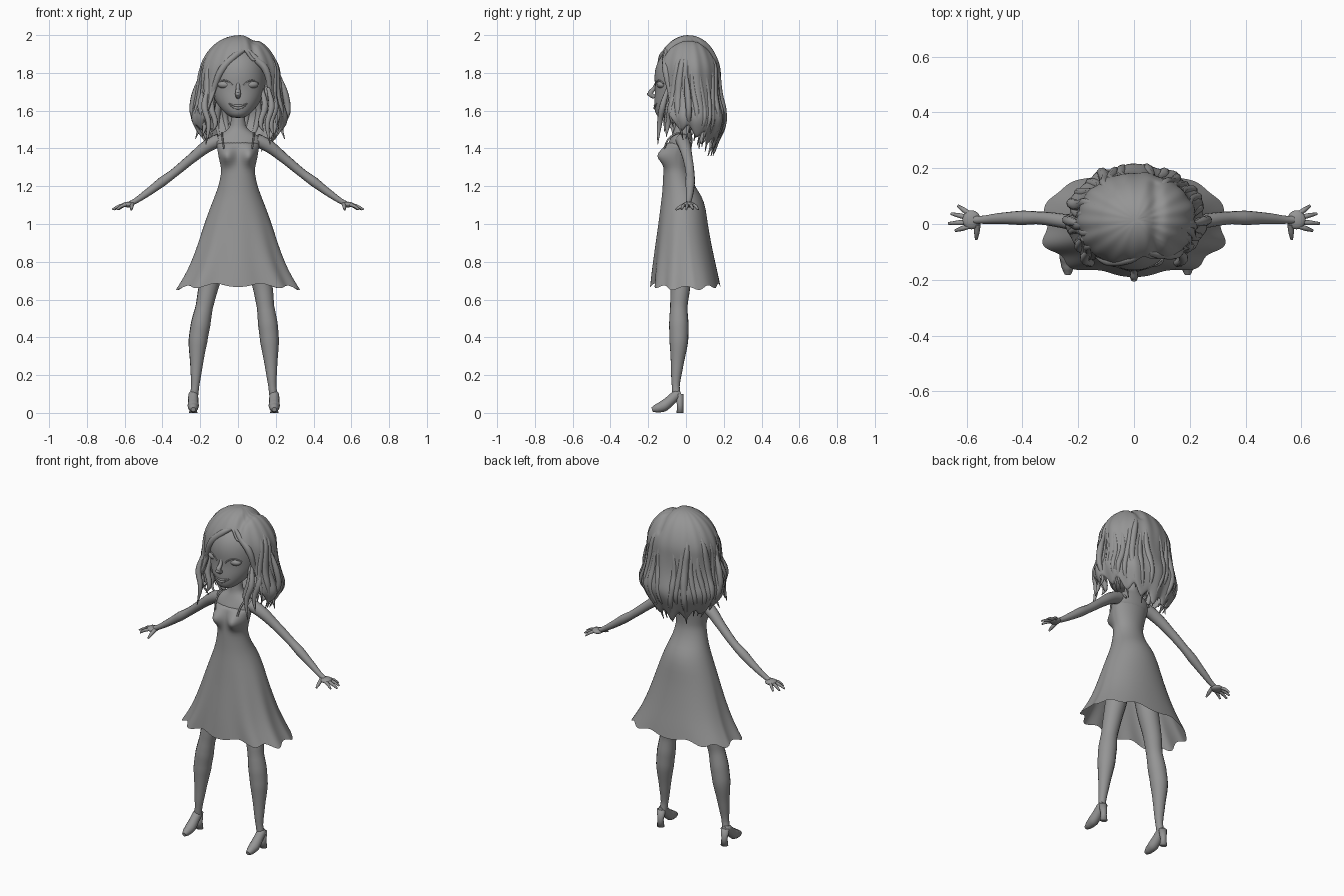
import bpy, bmesh, math, random
from mathutils import Vector

random.seed(4)
cube = bpy.data.objects.get("Cube")
if cube:
    bpy.data.objects.remove(cube)

grey = bpy.data.materials.new("plain_grey")
grey.use_nodes = True
GREY = (0.3, 0.3, 0.3, 1)
grey.diffuse_color = GREY
grey.node_tree.nodes["Principled BSDF"].inputs["Base Color"].default_value = GREY


def add(name, mesh, subdiv=0, thick=0):
    mesh.name = name
    mesh.materials.clear()
    mesh.materials.append(grey)
    for p in mesh.polygons:
        p.use_smooth = True
    obj = bpy.data.objects.new(name, mesh)
    bpy.context.collection.objects.link(obj)
    if thick:
        m = obj.modifiers.new("Thickness", "SOLIDIFY")
        m.thickness, m.offset = thick, -1
    if subdiv:
        m = obj.modifiers.new("Smooth", "SUBSURF")
        m.levels = m.render_levels = subdiv
    return obj


def grid(name, rows, cap_start=False, cap_end=False, **kw):
    """Skin closed rings, listed bottom to top, into one surface facing outward."""
    bm = bmesh.new()
    vs = [[bm.verts.new(p) for p in row] for row in rows]
    n = len(rows[0])
    for lo, hi in zip(vs, vs[1:]):
        for i in range(n):
            j = (i + 1) % n
            bm.faces.new((lo[i], lo[j], hi[j], hi[i]))
    if cap_start:
        bm.faces.new(vs[0][::-1])
    if cap_end:
        bm.faces.new(vs[-1])
    mesh = bpy.data.meshes.new(name)
    bm.to_mesh(mesh)
    bm.free()
    return add(name, mesh, **kw)


def ring(z, rx, front, back, n=24):
    """Oval ring from half width and front/back depth."""
    c, r = (front + back) / 2, (back - front) / 2
    return [(rx * math.sin(i * math.tau / n), c - r * math.cos(i * math.tau / n), z) for i in range(n)]


def tube(name, pts, sides=2):
    """Smooth tapering tube through (x, y, z, radius) points."""
    cu = bpy.data.curves.new(name, "CURVE")
    cu.dimensions = "3D"
    cu.bevel_depth, cu.bevel_resolution = 1, sides
    cu.resolution_u, cu.use_fill_caps = 5, True
    sp = cu.splines.new("BEZIER")
    sp.bezier_points.add(len(pts) - 1)
    for b, p in zip(sp.bezier_points, pts):
        b.co, b.radius = p[:3], p[3]
        b.handle_left_type = b.handle_right_type = "AUTO"
    tmp = bpy.data.objects.new(name, cu)
    bpy.context.collection.objects.link(tmp)
    bpy.context.view_layer.update()
    mesh = bpy.data.meshes.new_from_object(tmp.evaluated_get(bpy.context.evaluated_depsgraph_get()))
    bpy.data.objects.remove(tmp)
    return add(name, mesh)


def ball(name, pos, size):
    bm = bmesh.new()
    bmesh.ops.create_uvsphere(bm, u_segments=20, v_segments=12, radius=1)
    for v in bm.verts:
        v.co = Vector(pos) + Vector(a * b for a, b in zip(v.co, size))
    mesh = bpy.data.meshes.new(name)
    bm.to_mesh(mesh)
    bm.free()
    return add(name, mesh)


def lerp_table(table, x):
    for (x0, y0), (x1, y1) in zip(table, table[1:]):
        if x <= x1:
            return y0 + (y1 - y0) * max(0, x - x0) / (x1 - x0)
    return table[-1][1]


# Dress: fitted bodice with bust, flaring into a pleated skirt
def dress_ring(z, rx, front, back):
    pts = []
    flare = max(0, (1.15 - z) / 0.5) ** 1.5
    c, r = (front + back) / 2, (back - front) / 2
    for i in range(72):
        a = i * math.tau / 72
        s, k = math.sin(a), math.cos(a)
        pleat = 1 + 0.055 * flare * math.cos(10 * a) * (1 if k > -0.2 else 0.35)
        power = 1 - 0.2 * min(flare, 1)
        x = rx * math.copysign(abs(s) ** power, s) * pleat
        y = c - r * math.copysign(abs(k) ** power, k) * pleat
        if k > 0:
            bust = math.exp(-((abs(x) - 0.056) / 0.036) ** 2 - ((z - 1.362) / 0.04) ** 2)
            y -= 0.055 * bust
            x *= 1 + 0.12 * bust
        pts.append((x, y, z - 0.012 * flare * (math.cos(10 * a) + 1.5 * s * s - 1)))
    return pts


grid("dress", [dress_ring(*r) for r in (
    (0.665, 0.325, -0.182, 0.18), (0.73, 0.285, -0.177, 0.168), (0.8, 0.25, -0.17, 0.152),
    (0.9, 0.213, -0.158, 0.132), (1.0, 0.18, -0.145, 0.114), (1.08, 0.15, -0.136, 0.106),
    (1.15, 0.122, -0.127, 0.084), (1.2, 0.103, -0.123, 0.045), (1.27, 0.088, -0.12, 0.02),
    (1.3, 0.09, -0.118, 0.019), (1.33, 0.096, -0.117, 0.02), (1.36, 0.102, -0.115, 0.023),
    (1.39, 0.108, -0.112, 0.027), (1.42, 0.113, -0.106, 0.031), (1.435, 0.114, -0.1, 0.034))],
    cap_end=True, subdiv=1)

# Upper chest, shoulders and neck
grid("chest_and_neck", [ring(*r) for r in (
    (1.38, 0.095, -0.105, 0.025), (1.42, 0.12, -0.1, 0.035), (1.455, 0.125, -0.082, 0.035),
    (1.485, 0.08, -0.07, 0.03), (1.505, 0.045, -0.06, 0.02), (1.54, 0.036, -0.055, 0.015),
    (1.64, 0.037, -0.06, 0.02))], cap_start=True, cap_end=True, subdiv=1)

# Head
grid("head", [ring(*r) for r in (
    (1.561, 0.03, -0.135, -0.07), (1.578, 0.06, -0.162, -0.03), (1.62, 0.102, -0.17, 0.05),
    (1.67, 0.132, -0.168, 0.1), (1.72, 0.146, -0.163, 0.13), (1.78, 0.15, -0.171, 0.14),
    (1.85, 0.142, -0.16, 0.13), (1.91, 0.105, -0.115, 0.09), (1.94, 0.05, -0.05, 0.04))],
    cap_start=True, cap_end=True, subdiv=2)


def face_point(x, z, r):
    return (x, -0.018 - 0.146 * math.sqrt(1 - (x / 0.15) ** 2), z, r)


# Nose and lips
tube("nose", [(0, -0.152, 1.755, 0.009), (0, -0.168, 1.718, 0.011), (0, -0.188, 1.69, 0.015),
              (0, -0.165, 1.672, 0.012)], 3)
ball("nose_tip", (0, -0.192, 1.687), (0.013, 0.015, 0.011))
for name, sag, z, r in (("upper_lip", 0.014, 1.64, 0.006), ("lower_lip", 0.024, 1.638, 0.007)):
    tube(name, [face_point(x * 0.052, z - sag * (1 - x * x), r * (1.1 - abs(x)) + 0.001)
                for x in (-1, -0.5, 0, 0.5, 1)])

for side, s in (("left", 1), ("right", -1)):
    # Eyes, upper lids, ears
    ball(side + "_eye", (s * 0.068, -0.126, 1.738), (0.04, 0.028, 0.022))
    tube(side + "_upper_lid", [face_point(s * (0.068 + 0.04 * t), 1.738 + 0.022 * (1 - t * t) + 0.005 * t, 0.004)
                               for t in (-1, -0.5, 0, 0.5, 1)])
    ball(side + "_ear", (s * 0.15, -0.02, 1.69), (0.016, 0.028, 0.042))

    # Dress strap
    tube(side + "_strap", [(s * 0.075, -0.115, 1.4, 0.005), (s * 0.083, -0.088, 1.455, 0.005),
                           (s * 0.085, -0.02, 1.48, 0.005), (s * 0.08, 0.03, 1.43, 0.005)])

    # Arm and hand
    tube(side + "_arm", [(s * x, y, z, r) for x, y, z, r in (
        (0.095, -0.02, 1.445, 0.036), (0.15, -0.01, 1.42, 0.034), (0.25, 0.01, 1.343, 0.026),
        (0.345, 0.022, 1.265, 0.023), (0.4, 0.022, 1.225, 0.026), (0.48, 0.02, 1.165, 0.02),
        (0.55, 0.015, 1.118, 0.014), (0.57, 0.015, 1.108, 0.014))], 4)
    ball(side + "_palm", (s * 0.582, 0.015, 1.103), (0.033, 0.034, 0.015))
    for finger, y0, x1, y1 in (("index", -0.008, 0.64, -0.024), ("middle", 0.007, 0.665, 0.002),
                               ("ring", 0.022, 0.655, 0.037), ("little", 0.036, 0.63, 0.065)):
        tube(f"{side}_{finger}_finger", [(s * 0.59, y0, 1.103, 0.009),
             (s * (0.59 + x1) / 2, (y0 + y1) / 2, 1.095, 0.009), (s * x1, y1, 1.077, 0.005)])
    tube(side + "_thumb", [(s * 0.56, 0, 1.105, 0.011), (s * 0.563, -0.03, 1.09, 0.01), (s * 0.565, -0.055, 1.075, 0.005)])

    # Leg, stance slightly wider on the right
    wide = 0 if s > 0 else 0.045
    tube(side + "_leg", [(s * (x + wide * min(1, (1 - z) / 0.6)), y, z, r) for x, y, z, r in (
        (0.085, -0.02, 1.0, 0.075), (0.105, -0.025, 0.8, 0.062), (0.132, -0.03, 0.66, 0.052),
        (0.146, -0.038, 0.56, 0.046), (0.158, -0.038, 0.47, 0.052), (0.167, -0.038, 0.38, 0.05),
        (0.175, -0.047, 0.25, 0.033), (0.182, -0.054, 0.14, 0.021), (0.188, -0.05, 0.09, 0.022))], 5)

    # High heeled shoe
    fx = s * (0.192 + wide)
    tube(side + "_shoe", [(fx, y, z, r) for y, z, r in (
        (-0.18, 0.018, 0.012), (-0.155, 0.024, 0.023), (-0.12, 0.036, 0.03), (-0.08, 0.068, 0.027),
        (-0.048, 0.095, 0.026), (-0.026, 0.1, 0.014))], 4)
    grid(side + "_heel", [[(x + fx, y, z) for x, y, z in ring(*r, n=12)] for r in (
        (0, 0.022, -0.05, -0.012), (0.04, 0.017, -0.047, -0.014), (0.1, 0.025, -0.06, -0.014))],
        cap_start=True, cap_end=True)


# Hair: angle a runs from the front, the surface follows a dome and falls in waves
def hair_point(a, z, out=0.0):
    if z > 1.78:
        r = 0.21 * math.sqrt(max(0, 1 - ((z - 1.78) / 0.22) ** 2))
    else:
        r = lerp_table(((1.36, 0.17), (1.44, 0.205), (1.56, 0.242), (1.68, 0.228), (1.78, 0.21)), z)
    fall = min(1, max(0, (1.95 - z) / 0.4))
    r *= 1 + 0.012 * math.sin(17 * a + 2) + fall * (
        0.03 * math.sin(11 * a + 7 * z) + 0.05 * math.sin(21.7 * z - 0.65))
    r += out
    part = 0.02 * math.exp(-((r * math.sin(a) - 0.07) / 0.02) ** 2) if z > 1.88 else 0
    depth = 0.84 if math.cos(a) > 0 else 0.84 - 0.04 * abs(math.cos(a))
    return Vector((r * math.sin(a) + 0.008, 0.015 - depth * r * math.cos(a), z - part))


def hair_end(a):
    u = abs(a - 0.12)
    edge = ((0, 1.925), (0.3, 1.89), (0.6, 1.83), (0.76, 1.74), (0.95, 1.53), (1.5, 1.49), (2.2, 1.44), (3.2, 1.385))
    return lerp_table(edge, u) + 0.025 * math.sin(13 * a) * min(1, u)


COLS, ROWS = 96, 22
rows = []
for j in range(ROWS, -1, -1):
    t = 0.02 + 0.98 * j / ROWS
    row = []
    for i in range(COLS):
        a = -math.pi + i * math.tau / COLS
        row.append(hair_point(a, 2.0 - (2.0 - hair_end(a)) * t ** 1.6))
    rows.append(row)
grid("hair_shell", rows, cap_end=True, thick=0.016, subdiv=1)

# Loose locks lying on the hair, longest around the face and neck
for i in range(30):
    a = -2.95 + i * 5.9 / 29
    if abs(a - 0.1) < 0.95:
        continue
    top, low = random.uniform(1.8, 1.92), hair_end(a) - random.uniform(0.01, 0.06)
    width = random.uniform(0.016, 0.025)
    path = []
    for k in range(7):
        t = k / 6
        p = hair_point(a + 0.07 * math.sin(5 * t + i), max(1.36, top + (low - top) * t), -0.012)
        path.append((*p, width * (0.35 + 2.4 * t * (1 - t)) * (1 - t ** 4) + 0.002))
    tube(f"hair_lock_{i}", path)

# Curled ends framing the face and falling over the shoulders
for s in (1, -1):
    for i, (x, y, low) in enumerate(((0.165, -0.125, 1.42), (0.185, -0.08, 1.46), (0.13, -0.09, 1.49))):
        tube(f"shoulder_curl_{i}", [(s * (x - 0.005), y + 0.03, 1.72, 0.01), (s * (x + 0.012), y, 1.62, 0.018),
             (s * (x - 0.01), y - 0.015, 1.53, 0.014), (s * (x + 0.005), y - 0.025, low, 0.002)])

# Outer locks drifting away from the sides
for s, x in ((1, 0.262), (-1, 0.24)):
    tube("outer_lock", [(s * (x - 0.05), 0.0, 1.8, 0.008), (s * (x - 0.01), 0.01, 1.68, 0.018),
                        (s * x, 0.015, 1.59, 0.016), (s * (x - 0.03), 0.01, 1.51, 0.01), (s * (x - 0.015), 0.0, 1.45, 0.002)])

# Swept fringe framing the forehead on both sides of the parting
for side, angles in (("left", (0.3, 0.52, 0.76, 0.95)), ("right", (0.2, -0.14, -0.48, -0.78))):
    path = [(*hair_point(a, z, -0.014), r) for a, z, r in
            zip(angles, (1.925, 1.89, 1.82, 1.69), (0.01, 0.018, 0.02, 0.012))]
    tube(side + "_fringe", path, 3)
